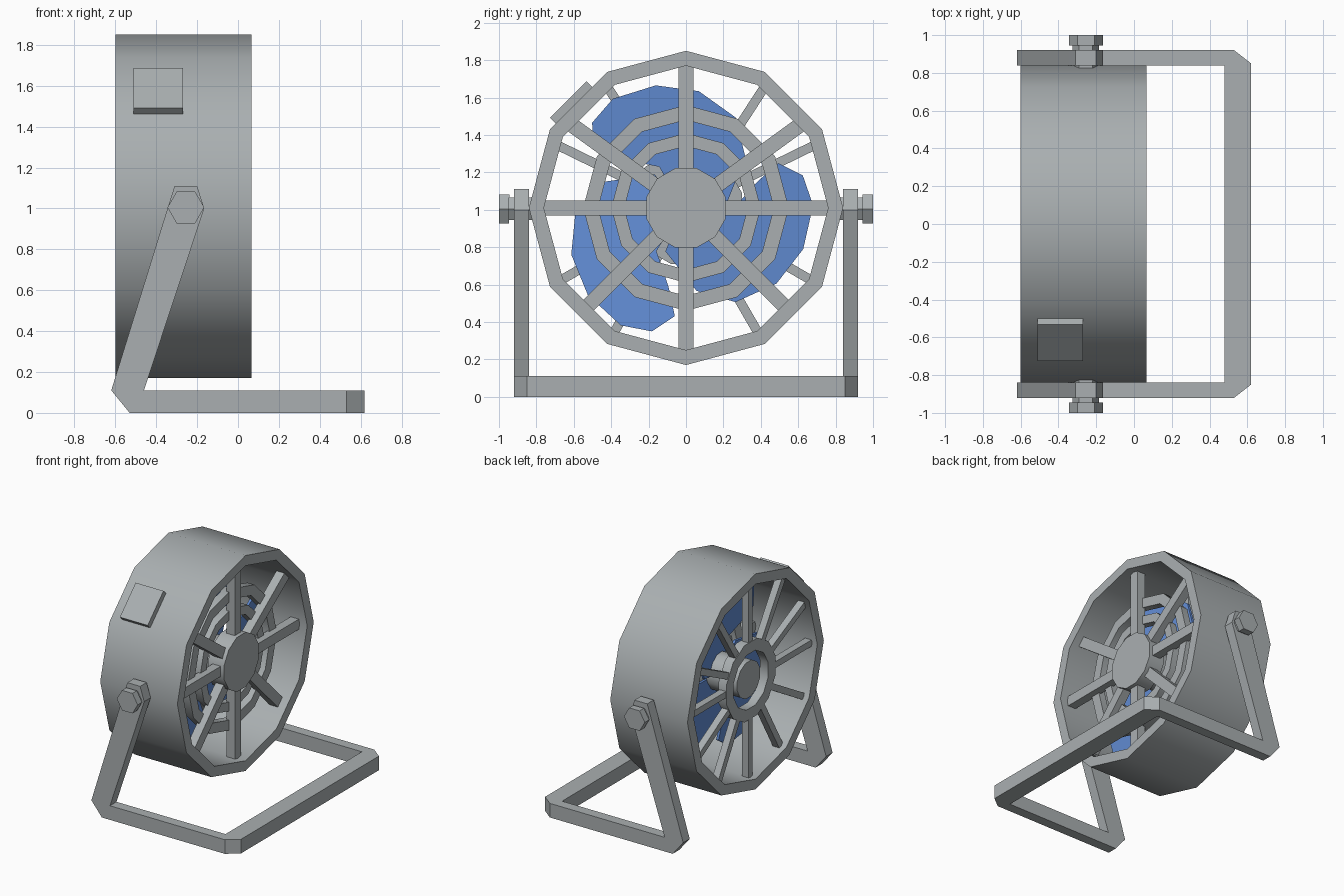
import bpy, bmesh, math
from mathutils import Matrix, Vector

if "Cube" in bpy.data.objects:
    bpy.data.objects.remove(bpy.data.objects["Cube"])

CZ = 1.01  # height of the fan axis, which runs along x


def material(name, rgb):
    m = bpy.data.materials.new(name)
    m.diffuse_color = (*rgb, 1)
    m.use_nodes = True
    m.node_tree.nodes["Principled BSDF"].inputs["Base Color"].default_value = m.diffuse_color
    return m


GREY = material("grey_metal", (0.40, 0.43, 0.44))
BLUE = material("blue_plastic", (0.12, 0.26, 0.65))


def finish(name, bm, mat=GREY, angle=35):
    """Clean up a bmesh and make it an object with sharp edges kept."""
    bmesh.ops.remove_doubles(bm, verts=bm.verts, dist=1e-5)
    bmesh.ops.recalc_face_normals(bm, faces=bm.faces)
    me = bpy.data.meshes.new(name)
    bm.to_mesh(me)
    bm.free()
    me.materials.append(mat)
    me.shade_smooth()
    me.set_sharp_from_angle(angle=math.radians(angle))
    ob = bpy.data.objects.new(name, me)
    bpy.context.collection.objects.link(ob)
    return ob


def lathe(name, profile, closed=True, sides=12, phase=0):
    """Spin (x, radius) points around the fan axis."""
    bm = bmesh.new()
    rows = []
    for i in range(sides):
        a = math.radians(phase) + math.tau * i / sides
        rows.append([bm.verts.new((x, r * math.cos(a), CZ + r * math.sin(a)))
                     for x, r in profile])
    n = len(profile)
    for i in range(sides):
        p, q = rows[i], rows[(i + 1) % sides]
        for j in range(n if closed else n - 1):
            k = (j + 1) % n
            bm.faces.new((p[j], q[j], q[k], p[k]))
    if not closed:
        bm.faces.new([r[0] for r in rows])
        bm.faces.new([r[-1] for r in rows])
    return finish(name, bm)


def ring(name, r0, r1, x0, x1, phase=0):
    return lathe(name, [(x0, r0), (x1, r0), (x1, r1), (x0, r1)], phase=phase)


def disc(name, r, x0, x1, phase=15):
    return lathe(name, [(x0, r), (x1, r)], closed=False, phase=phase)


def spokes(name, angles, r0, r1, x0, x1, width):
    """Radial box bars joined in one mesh."""
    bm = bmesh.new()
    for a in angles:
        m = (Matrix.Translation((0, 0, CZ)) @ Matrix.Rotation(math.radians(a), 4, 'X')
             @ Matrix.Translation(((x0 + x1) / 2, (r0 + r1) / 2, 0))
             @ Matrix.Diagonal((x1 - x0, r1 - r0, width, 1)))
        bmesh.ops.create_cube(bm, size=1, matrix=m)
    return finish(name, bm)


# Housing drum
ring("housing", 0.84, 0.76, -0.60, 0.065)

# Front grille: hub cap, eight bars and two polygon rings behind them
disc("front_hub_cap", 0.22, -0.11, 0.03)
spokes("front_grille_bars", (0, 36, 90, 144, 180, 225, 270, 315), 0.15, 0.765, -0.07, 0.0, 0.08)
ring("outer_grille_ring", 0.55, 0.47, -0.11, -0.05)
ring("inner_grille_ring", 0.40, 0.33, -0.11, -0.05)

# Rear grille: ring with thin bars around the motor
ring("rear_grille_ring", 0.31, 0.22, -0.56, -0.49, phase=15)
spokes("rear_grille_bars", (0, 26, 57, 90, 123, 154, 180, 210, 240, 270, 300, 330),
       0.27, 0.765, -0.555, -0.50, 0.05)
disc("motor", 0.145, -0.54, -0.08)

# Three pitched, skewed rotor blades: outline as (angle, radius)
OUTLINE = [(8, .13), (8, .24), (40, .44), (60, .57), (82, .64), (102, .68),
           (122, .70), (136, .67), (146, .57), (140, .42), (118, .26), (118, .13)]
bm = bmesh.new()
for turn in (0, 120, 240):
    loops = []
    for thick in (-0.01, 0.01):
        loop = []
        for a, r in OUTLINE:
            t = math.radians(a + turn)
            pitch = -0.28 + 0.10 * r * math.sin(math.radians(a - 80))
            loop.append(bm.verts.new((pitch + thick, r * math.cos(t) - 0.02,
                                      CZ - 0.01 + r * math.sin(t))))
        loops.append(loop)
        bm.faces.new(loop)
    n = len(OUTLINE)
    for i in range(n):
        j = (i + 1) % n
        bm.faces.new((loops[0][i], loops[0][j], loops[1][j], loops[1][i]))
finish("rotor_blades", bm, BLUE)

# Control box on the upper front-left facet
bm = bmesh.new()
m = (Matrix.Translation((0, 0, CZ)) @ Matrix.Rotation(math.radians(135), 4, 'X')
     @ Matrix.Translation((-0.39, 0.825, 0.035)) @ Matrix.Diagonal((0.24, 0.06, 0.275, 1)))
bmesh.ops.create_cube(bm, size=1, matrix=m)
finish("control_box", bm)


# Stand: one bent bar swept through mitred sections, mirrored across y
def arm(inner, outer):
    """Section of the upright, from (x, z) points."""
    return [(inner[0], .84, inner[1]), (inner[0], .92, inner[1]),
            (outer[0], .92, outer[1]), (outer[0], .84, outer[1])]


def foot(inner, outer):
    """Section of the floor bar, from (x, y) points."""
    return [(*inner, .11), (*outer, .11), (*outer, 0), (*inner, 0)]


sections = [arm((-.20, 1.11), (-.31, 1.11)), arm((-.165, 1.0), (-.345, 1.0)),
            arm((-.46, .11), (-.62, .11)), arm((-.46, .11), (-.53, 0)),
            foot((.48, .84), (.53, .92)), foot((.48, .84), (.62, .85)),
            foot((.48, 0), (.62, 0))]
bm = bmesh.new()
for side in (1, -1):
    rows = [[bm.verts.new((x, y * side, z)) for x, y, z in s] for s in sections]
    bm.faces.new(rows[0])
    for p, q in zip(rows, rows[1:]):
        for j in range(4):
            k = (j + 1) % 4
            corners = []
            for v in (p[j], p[k], q[k], q[j]):
                if all((v.co - c.co).length > 1e-5 for c in corners):
                    corners.append(v)
            if len(corners) > 2:
                bm.faces.new(corners)
finish("stand", bm, angle=30)

# Pivot bolts: narrow collar and hexagonal head on each side
for side, label in ((-1, "front"), (1, "back")):
    for part, r, y0, y1 in (("collar", 0.07, 0.82, 0.95), ("head", 0.09, 0.945, 1.0)):
        bm = bmesh.new()
        m = (Matrix.Translation((-0.255, side * (y0 + y1) / 2, 1.005))
             @ Matrix.Rotation(math.radians(90), 4, 'X')
             @ Matrix.Rotation(math.radians(90), 4, 'Z'))
        bmesh.ops.create_cone(bm, cap_ends=True, segments=6, radius1=r, radius2=r,
                              depth=y1 - y0, matrix=m)
        # turn so that a corner points along x
        if max(v.co.x for v in bm.verts) < -0.255 + r * 0.95:
            bmesh.ops.rotate(bm, verts=bm.verts, cent=Vector((-0.255, 0, 1.005)),
                             matrix=Matrix.Rotation(math.radians(30), 3, 'Y'))
        finish(f"{label}_bolt_{part}", bm)
